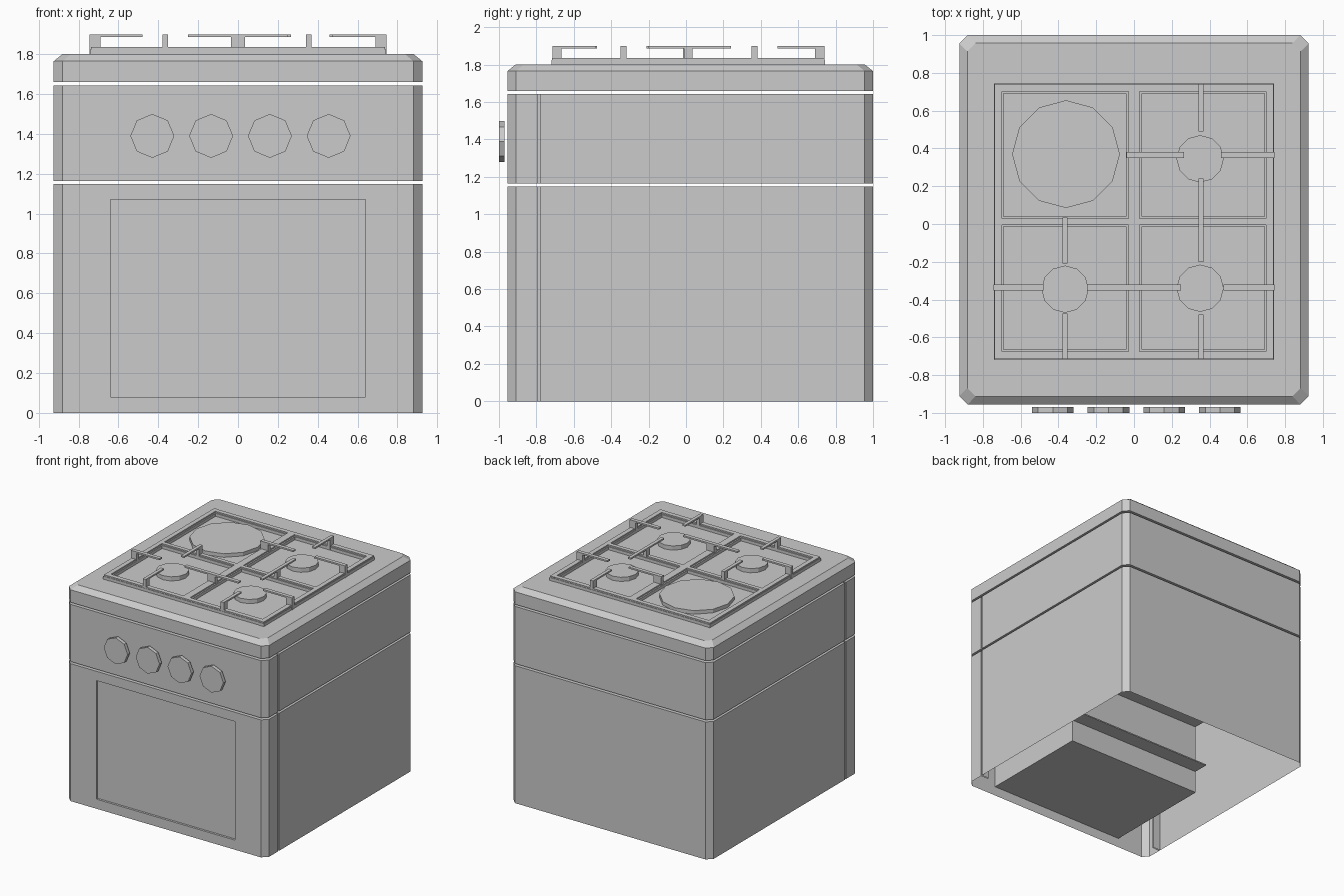
import bpy, bmesh
from math import pi, sin, cos

if "Cube" in bpy.data.objects:
    bpy.data.objects.remove(bpy.data.objects["Cube"])

W, F, B, C = 0.925, -0.955, 1.0, 0.045   # half width, front, back, corner chamfer
TOP = 1.8


def finish(bm, name):
    bmesh.ops.recalc_face_normals(bm, faces=bm.faces)
    me = bpy.data.meshes.new(name)
    bm.to_mesh(me)
    bm.free()
    ob = bpy.data.objects.new(name, me)
    bpy.context.collection.objects.link(ob)
    return ob


def box(bm, x0, x1, y0, y1, z0, z1):
    vs = bmesh.ops.create_cube(bm, size=1)['verts']
    for v in vs:
        v.co = ((x0 + x1) / 2 + v.co.x * (x1 - x0),
                (y0 + y1) / 2 + v.co.y * (y1 - y0),
                (z0 + z1) / 2 + v.co.z * (z1 - z0))


def prism(bm, pts, z0, z1, bottom=True):
    lo = [bm.verts.new((x, y, z0)) for x, y in pts]
    hi = [bm.verts.new((x, y, z1)) for x, y in pts]
    n = len(pts)
    sides = [bm.faces.new((lo[i], lo[(i + 1) % n], hi[(i + 1) % n], hi[i])) for i in range(n)]
    cap = bm.faces.new(hi)
    if bottom:
        bm.faces.new(lo[::-1])
    return sides, cap


def outline(groove=True, inset=0.0):
    w, f, b = W - inset, F + inset, B - inset
    half = [(w - C, f), (w, f + C)]
    if groove:
        half += [(w, -0.79), (w - 0.07, -0.79), (w - 0.07, -0.778), (w, -0.778)]
    half += [(w, b - C), (w - C, b)]
    return half + [(-x, y) for x, y in reversed(half)]


# oven body: open underneath, window cavity pushed in from the front
bm = bmesh.new()
sides, _ = prism(bm, outline(), 0, 1.148, bottom=False)
front = sides[-1]
bmesh.ops.inset_region(bm, faces=[front], thickness=0.1, use_boundary=True)
for v in front.verts:
    v.co.x = 0.64 if v.co.x > 0 else -0.64
    v.co.z = 1.07 if v.co.z > 0.5 else 0.08
new = bmesh.ops.extrude_face_region(bm, geom=[front])['geom']
for v in new:
    if isinstance(v, bmesh.types.BMVert):
        v.co.y = 0.0
if front.is_valid:
    bmesh.ops.delete(bm, geom=[front], context='FACES_ONLY')
finish(bm, "oven_body")

# oven window and racks
bm = bmesh.new()
box(bm, -0.64, 0.64, -0.937, -0.93, 0.08, 1.07)
finish(bm, "oven_window")
bm = bmesh.new()
for z in (0.27, 0.68):
    box(bm, -0.638, 0.638, -0.75, 0.13, z, z + 0.01)
finish(bm, "oven_racks")

# control panel section
bm = bmesh.new()
prism(bm, outline(), 1.165, 1.643)
finish(bm, "control_section")

# hob slab with chamfered upper rim
bm = bmesh.new()
prism(bm, outline(False), 1.66, 1.765)
cap = max(bm.faces, key=lambda f: f.calc_center_median().z)
r = bmesh.ops.extrude_face_region(bm, geom=[cap])['geom']
for v in r:
    if isinstance(v, bmesh.types.BMVert):
        v.co.x *= (W - 0.043) / W
        yc = (F + B) / 2
        v.co.y = yc + (v.co.y - yc) * 0.956
        v.co.z = TOP
if cap.is_valid:
    bmesh.ops.delete(bm, geom=[cap], context='FACES_ONLY')
finish(bm, "hob_top")

# octagonal knobs
for i in range(4):
    bm = bmesh.new()
    cx, cz = -0.43 + i * 0.295, 1.39
    ring = [(cx + 0.11 * cos(k * pi / 4), cz + 0.11 * sin(k * pi / 4)) for k in range(8)]
    prism(bm, ring, 0.97, 1.0)
    for v in bm.verts:
        v.co = (v.co.x, -v.co.z, v.co.y)
    finish(bm, f"knob_{i + 1}")

# burners
for i, (x, y, r, h) in enumerate([(-0.36, 0.37, 0.285, 0.03), (-0.365, -0.345, 0.125, 0.035),
                                  (0.35, -0.34, 0.125, 0.035), (0.35, 0.345, 0.125, 0.035)]):
    bm = bmesh.new()
    prism(bm, [(x + r * sin(k * pi / 6), y + r * cos(k * pi / 6)) for k in range(12)], TOP, TOP + h)
    finish(bm, f"burner_{i + 1}")

# grate frame: four-window lattice with a small lip around each opening
YC = 0.0125
bm = bmesh.new()
for h, outer, inner, mx, my in ((0.025, 0.742, 0.69, 0.042, 0.027), (0.036, 0.738, 0.70, 0.03, 0.017)):
    for s in (-1, 1):
        box(bm, *sorted((s * outer, s * inner)), YC - outer + .01, YC + outer - .01, TOP, TOP + h)
        e = sorted((s * (outer - 0.012), s * (inner - 0.012)))
        box(bm, -outer, outer, YC + e[0], YC + e[1], TOP, TOP + h)
    box(bm, -mx, mx, YC - inner, YC + inner, TOP, TOP + h)
    box(bm, -inner, inner, YC - my, YC + my, TOP, TOP + h)
finish(bm, "grate_frame")

# pan supports: thin bar on a post; (along axis, cross position, start, end, post range)
supports = [
    ('x', 0.365, -0.04, 0.265, -0.035, 0.035), ('x', 0.365, 0.46, 0.745, 0.69, 0.745),
    ('x', -0.335, -0.745, -0.48, -0.745, -0.69), ('x', -0.335, -0.25, 0.25, -0.035, 0.035),
    ('x', -0.335, 0.475, 0.745, 0.69, 0.745),
    ('y', -0.365, -0.715, -0.475, -0.715, -0.665), ('y', -0.365, -0.21, 0.035, -0.015, 0.035),
    ('y', 0.355, 0.49, 0.74, 0.69, 0.74), ('y', 0.355, -0.2, 0.24, -0.01, 0.035),
    ('y', 0.355, -0.715, -0.48, -0.715, -0.665)]
for i, (axis, c, a, b, p0, p1) in enumerate(supports):
    bm = bmesh.new()
    for s, e, z0, z1 in ((a, b, 1.887, 1.9), (p0, p1, TOP, 1.887)):
        if axis == 'x':
            box(bm, s, e, c - 0.016, c + 0.016, z0, z1)
        else:
            box(bm, c - 0.014, c + 0.014, s, e, z0, z1)
    finish(bm, f"pan_support_{i + 1}")
